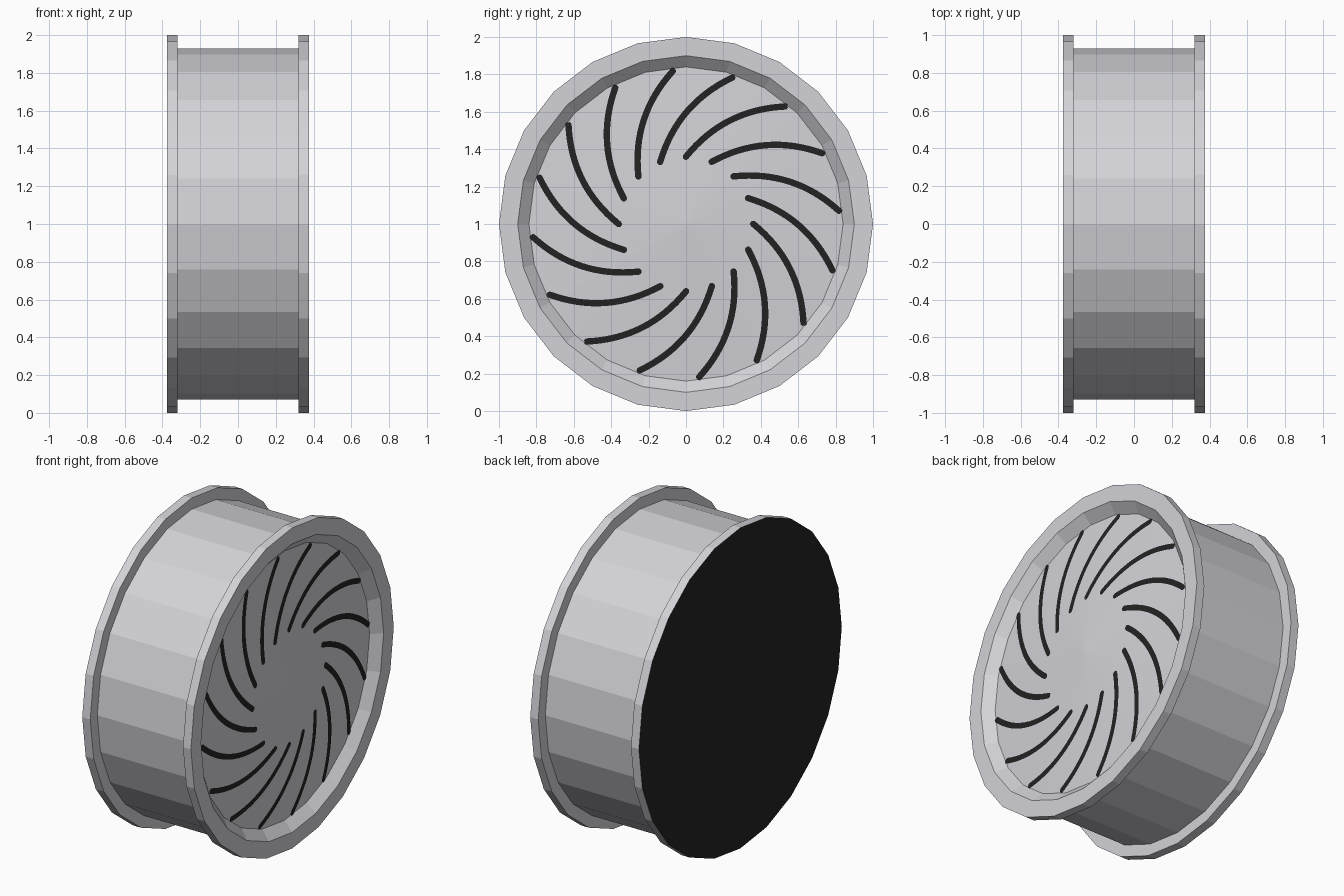
import bpy, bmesh
from math import sin, cos, pi, radians, sqrt
from mathutils import Vector

SIDES = 24
SLOTS = 16
RIM_X, APEX_X, DISC_R = 0.32, 0.37, 0.84   # shallow cone of the grille

cube = bpy.data.objects.get("Cube")
if cube:
    bpy.data.objects.remove(cube, do_unlink=True)


def material(name, rgb):
    m = bpy.data.materials.new(name)
    m.use_nodes = True
    color = (*rgb, 1)
    m.diffuse_color = color
    m.node_tree.nodes["Principled BSDF"].inputs["Base Color"].default_value = color
    return m


grey = material("light_grey", (0.65, 0.65, 0.69))
black = material("black", (0.016, 0.016, 0.016))


def finish(bm, name, mat):
    mesh = bpy.data.meshes.new(name)
    bm.to_mesh(mesh)
    bm.free()
    mesh.materials.append(mat)
    obj = bpy.data.objects.new(name, mesh)
    obj.location.z = 1
    bpy.context.collection.objects.link(obj)
    return obj


def lathe(name, profile, mat):
    """Revolve (x, radius) points around the x axis; radius 0 closes to a point."""
    bm = bmesh.new()
    rings = []
    for x, r in profile:
        if r == 0:
            rings.append([bm.verts.new((x, 0, 0))] * SIDES)
        else:
            rings.append([bm.verts.new((x, r * cos(2 * pi * i / SIDES), r * sin(2 * pi * i / SIDES)))
                          for i in range(SIDES)])
    for a, b in zip(rings, rings[1:]):
        for i in range(SIDES):
            j = (i + 1) % SIDES
            corners = list(dict.fromkeys((a[i], a[j], b[j], b[i])))
            bm.faces.new(corners)
    # Profiles run from -x to +x on the outside
    bmesh.ops.reverse_faces(bm, faces=bm.faces[:])
    return finish(bm, name, mat)


# Drum and its two flanges
lathe("drum_wall", [(-RIM_X, 0.93), (RIM_X, 0.93)], grey)
lathe("right_flange", [(RIM_X, 0.93), (RIM_X, 1), (0.375, 1), (0.375, 0.9), (RIM_X, DISC_R)], grey)
lathe("left_flange", [(-0.375, 1), (-RIM_X, 1), (-RIM_X, 0.93)], grey)

# Dark cover over the whole left end
lathe("left_cover", [(-0.375, 0), (-0.375, 1)], black)

# Slightly domed grille disc
lathe("grille_disc", [(RIM_X, DISC_R), (APEX_X, 0)], grey)


# Curved slots, laid on the disc as thin plates
def on_disc(p):
    x = APEX_X + (RIM_X - APEX_X) * p.length / DISC_R
    return (x + 0.004, p.x, p.y)


def slot_strip(bm, turn, steps=16, half=0.017, bow=0.066):
    start = Vector((0.36, 0))
    end = 0.82 * Vector((cos(radians(-40)), sin(radians(-40))))
    chord = end - start
    side = Vector((-chord.y, chord.x)).normalized()
    cap = half / chord.length
    stations = [(-cap * 0.9, 0.45), (-cap * 0.5, 0.87)]
    stations += [(i / steps, 1) for i in range(steps + 1)]
    stations += [(1 + cap * 0.5, 0.87), (1 + cap * 0.9, 0.45)]
    rows = []
    for t, width in stations:
        centre = start + chord * t + side * (4 * bow * t * (1 - t))
        tangent = chord + side * (4 * bow * (1 - 2 * t))
        across = Vector((-tangent.y, tangent.x)).normalized() * half * width
        row = []
        for p in (centre - across, centre + across):
            q = Vector((p.x * cos(turn) - p.y * sin(turn), p.x * sin(turn) + p.y * cos(turn)))
            row.append(bm.verts.new(on_disc(q)))
        rows.append(row)
    for a, b in zip(rows, rows[1:]):
        bm.faces.new((a[0], b[0], b[1], a[1]))


bm = bmesh.new()
for k in range(SLOTS):
    slot_strip(bm, 2 * pi * k / SLOTS)
finish(bm, "grille_slots", black)
